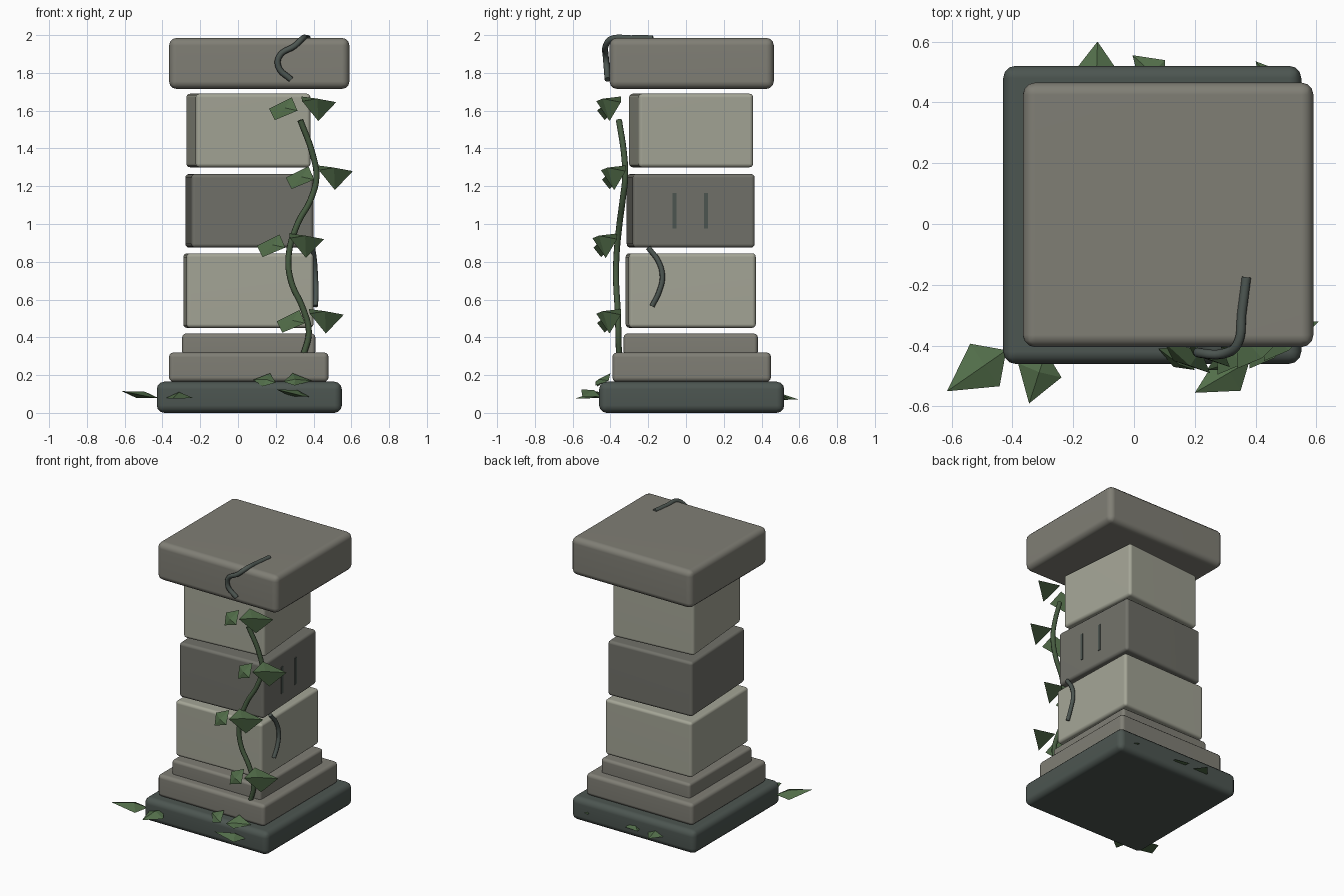
import bpy, bmesh, math
from mathutils import Vector, Matrix

if "Cube" in bpy.data.objects:
    bpy.data.objects.remove(bpy.data.objects["Cube"])


def material(name, rgb):
    m = bpy.data.materials.new(name)
    m.diffuse_color = (*rgb, 1)
    m.use_nodes = True
    m.node_tree.nodes["Principled BSDF"].inputs["Base Color"].default_value = m.diffuse_color
    return m


LIGHT = material("light_stone", (0.37, 0.375, 0.305))
MID = material("grey_stone", (0.215, 0.21, 0.178))
DARK = material("worn_stone", (0.165, 0.165, 0.142))
DAMP = material("damp_stone", (0.073, 0.092, 0.082))
VINE = material("vine_green", (0.062, 0.105, 0.052))
LEAF = material("leaf_green", (0.085, 0.155, 0.068))


def finish(name, bm, mat):
    me = bpy.data.meshes.new(name)
    bm.to_mesh(me)
    bm.free()
    ob = bpy.data.objects.new(name, me)
    bpy.context.collection.objects.link(ob)
    me.materials.append(mat)
    return ob


def block(name, center, size, mat, bevel=0.02, turn=0):
    """Rounded stone block, turned about z by degrees."""
    bm = bmesh.new()
    bmesh.ops.create_cube(bm, size=1)
    bmesh.ops.scale(bm, vec=size, verts=bm.verts)
    if bevel:
        bmesh.ops.bevel(bm, geom=bm.edges[:], offset=bevel, segments=3,
                        profile=0.5, affect='EDGES')
    bmesh.ops.transform(bm, verts=bm.verts, matrix=Matrix.Translation(center)
                        @ Matrix.Rotation(math.radians(turn), 4, 'Z'))
    ob = finish(name, bm, mat)
    if bevel:
        bpy.ops.object.select_all(action='DESELECT')
        bpy.context.view_layer.objects.active = ob
        ob.select_set(True)
        bpy.ops.object.shade_smooth_by_angle(angle=math.radians(45))
        ob.modifiers.new("flat_faces", 'WEIGHTED_NORMAL')
    return ob


def tube(name, points, radius, mat):
    """Round stem running smoothly through the points."""
    cu = bpy.data.curves.new(name, 'CURVE')
    cu.dimensions = '3D'
    cu.bevel_depth = radius
    cu.bevel_resolution = 2
    cu.use_fill_caps = True
    cu.resolution_u = 6
    sp = cu.splines.new('BEZIER')
    sp.bezier_points.add(len(points) - 1)
    for bp, p in zip(sp.bezier_points, points):
        bp.co = p
        bp.handle_left_type = bp.handle_right_type = 'AUTO'
    cu.materials.append(mat)
    ob = bpy.data.objects.new(name, cu)
    bpy.context.collection.objects.link(ob)


def leaf(name, base, side_a, tip, side_b, toward, offset=(0, 0, 0), fold=0.025):
    """Faceted kite leaf with a raised midrib point facing 'toward'."""
    off = Vector(offset)
    rim = [Vector(p) + off for p in (base, side_a, tip, side_b)]
    n = (rim[2] - rim[0]).cross(rim[3] - rim[1]).normalized()
    if n.dot(Vector(toward)) < 0:
        n.negate()
    mid = rim[0].lerp(rim[2], 0.38) + n * fold
    bm = bmesh.new()
    vs = [bm.verts.new(p) for p in rim]
    top = bm.verts.new(mid)
    for i in range(4):
        bm.faces.new((vs[i], vs[(i + 1) % 4], top))
    bm.faces.new(vs[::-1])
    bmesh.ops.recalc_face_normals(bm, faces=bm.faces)
    finish(name, bm, LEAF)


def ground_leaf(name, base, tip, half_width):
    """Nearly flat leaf growing from the plinth."""
    b, t = Vector(base), Vector(tip)
    side = (t - b).cross(Vector((0, 0, 1))).normalized() * half_width
    m = b.lerp(t, 0.36) - Vector((0, 0, 0.012))
    leaf(name, b, m + side, t, m - side, (0, 0, 1), fold=0.02)


# Stepped plinth
block("plinth", (0.06, 0.03, 0.0825), (0.98, 0.98, 0.165), DAMP, 0.04)
block("lower_step", (0.057, 0.03, 0.242), (0.845, 0.84, 0.156), MID, 0.025)
block("upper_step", (0.057, 0.025, 0.362), (0.705, 0.71, 0.116), MID, 0.02)

# Shaft of slightly twisted blocks
block("shaft_block_low", (0.055, 0.025, 0.6475), (0.673, 0.673, 0.395), LIGHT, 0.02, 1.5)
block("shaft_block_mid", (0.06, 0.025, 1.07), (0.647, 0.647, 0.39), DARK, 0.02, 3)
block("shaft_block_top", (0.055, 0.027, 1.495), (0.61, 0.61, 0.39), LIGHT, 0.02, 5)

# Cap slab
block("cap", (0.1125, 0.03, 1.85), (0.955, 0.87, 0.27), MID, 0.04)

# Two narrow slits on the right of the middle block
turn = math.radians(3)
for i, y in enumerate((-0.06, 0.105)):
    x = 0.06 + 0.3235 / math.cos(turn) - (y - 0.025) * math.tan(turn)
    block(f"slit_{i + 1}", (x, y, 1.07), (0.009, 0.021, 0.19), DAMP, 0, 3)

# Stems
tube("main_vine", [(0.345, -0.355, 0.30), (0.375, -0.358, 0.43), (0.345, -0.362, 0.55),
                   (0.28, -0.37, 0.70), (0.268, -0.368, 0.83), (0.315, -0.352, 1.0),
                   (0.385, -0.335, 1.13), (0.415, -0.322, 1.25), (0.395, -0.328, 1.37),
                   (0.33, -0.355, 1.55)], 0.016, VINE)
tube("cap_stem", [(0.28, -0.415, 1.765), (0.215, -0.42, 1.83), (0.22, -0.425, 1.89),
                  (0.30, -0.425, 1.943), (0.34, -0.395, 1.98), (0.355, -0.29, 1.984),
                  (0.37, -0.175, 1.984)], 0.016, DAMP)
tube("side_stem", [(0.395, -0.20, 0.875), (0.405, -0.145, 0.80), (0.41, -0.125, 0.72),
                   (0.413, -0.143, 0.64), (0.41, -0.18, 0.565)], 0.014, DAMP)

# Leaf pairs climbing the vine
pairs = [(0, 0, 0), (0.088, 0.025, -0.365), (-0.065, -0.02, -0.725), (0.04, 0, -1.125)]
for i, off in enumerate(pairs):
    leaf(f"vine_leaf_right_{i + 1}", (0.34, -0.475, 1.65), (0.335, -0.345, 1.675),
         (0.52, -0.345, 1.645), (0.425, -0.405, 1.545), (1, -1, 1), off)
    leaf(f"vine_leaf_left_{i + 1}", (0.315, -0.47, 1.60), (0.285, -0.395, 1.67),
         (0.165, -0.37, 1.61), (0.195, -0.43, 1.55), (-1, -1, 1), off, 0.02)

# Small pair at the foot of the vine
leaf("foot_leaf_right", (0.24, -0.48, 0.165), (0.29, -0.40, 0.21),
     (0.39, -0.41, 0.17), (0.30, -0.48, 0.145), (1, -1, 2), fold=0.015)
leaf("foot_leaf_left", (0.20, -0.48, 0.16), (0.17, -0.40, 0.21),
     (0.08, -0.41, 0.175), (0.13, -0.47, 0.14), (-1, -1, 2), fold=0.015)

# Leaves sprouting round the plinth
ground_leaf("ground_leaf_corner", (-0.42, -0.415, 0.078), (-0.615, -0.55, 0.115), 0.085)
ground_leaf("ground_leaf_front_left", (-0.29, -0.42, 0.10), (-0.345, -0.59, 0.075), 0.075)
ground_leaf("ground_leaf_front_right", (0.38, -0.45, 0.085), (0.2, -0.555, 0.125), 0.07)
ground_leaf("ground_leaf_back_left", (-0.125, 0.44, 0.09), (-0.12, 0.60, 0.07), 0.075)
ground_leaf("ground_leaf_back_mid", (0.10, 0.46, 0.085), (-0.005, 0.555, 0.075), 0.06)
ground_leaf("ground_leaf_back_right", (0.47, 0.45, 0.085), (0.40, 0.535, 0.08), 0.04)
